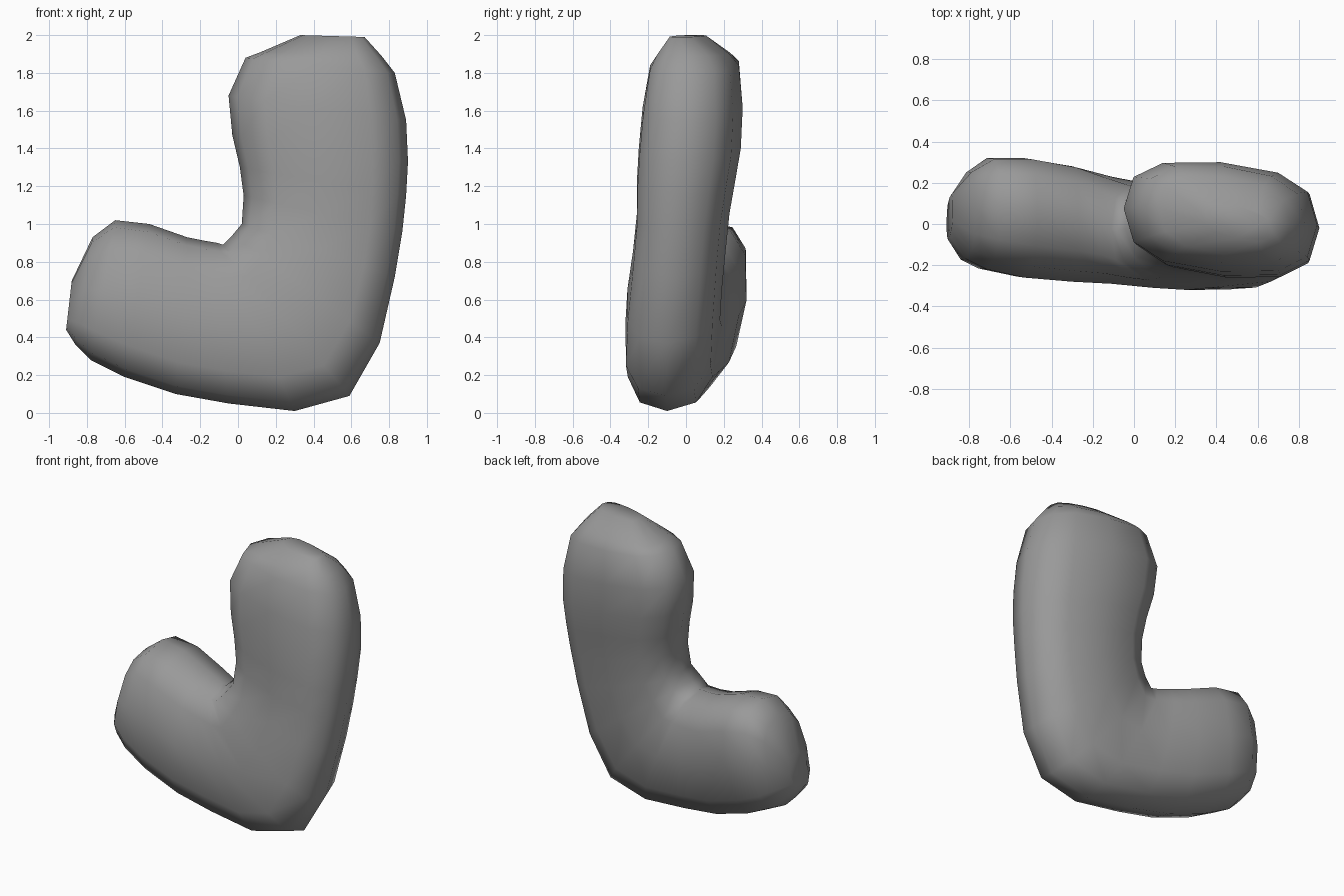
import bpy
import bmesh
from math import sin, cos, pi, copysign

cube = bpy.data.objects.get("Cube")
if cube:
    bpy.data.objects.remove(cube, do_unlink=True)

SIDES = 12
TILT = 0.04        # each section leans forward on its outer edge
SQUARENESS = 0.75  # below 1 gives a rounder-cornered box than an ellipse

# Cross-sections from leg top to toe: inner x, z, outer x, z, front y, back y
SECTIONS = [
    (0.33, 2.00, 0.67, 1.99, -0.07, 0.09),
    (0.12, 1.91, 0.76, 1.89, -0.15, 0.23),
    (0.04, 1.88, 0.83, 1.80, -0.19, 0.28),
    (-0.05, 1.68, 0.89, 1.55, -0.23, 0.30),
    (-0.03, 1.47, 0.90, 1.33, -0.25, 0.29),
    (0.01, 1.30, 0.89, 1.15, -0.26, 0.26),
    (0.03, 1.15, 0.87, 0.96, -0.26, 0.23),
    (0.02, 1.00, 0.83, 0.72, -0.28, 0.21),
    (-0.03, 0.94, 0.75, 0.37, -0.31, 0.19),
    (-0.08, 0.89, 0.59, 0.09, -0.32, 0.18),
    (-0.11, 0.90, 0.30, 0.01, -0.31, 0.19),
    (-0.17, 0.91, -0.05, 0.05, -0.29, 0.23),
    (-0.27, 0.93, -0.33, 0.10, -0.28, 0.28),
    (-0.47, 1.00, -0.60, 0.19, -0.26, 0.32),
    (-0.65, 1.02, -0.78, 0.28, -0.22, 0.32),
    (-0.77, 0.93, -0.86, 0.36, -0.17, 0.25),
    (-0.88, 0.70, -0.91, 0.44, -0.06, 0.13),
]


def rounded(v):
    return copysign(abs(v) ** SQUARENESS, v)


def add_ring(bm, x0, z0, x1, z1, front, back):
    ring = []
    for k in range(SIDES):
        a = 2 * pi * k / SIDES
        u, s = -rounded(cos(a)), rounded(sin(a))
        t = (u + 1) / 2
        y = (front + back) / 2 + s * (back - front) / 2 - TILT * u
        ring.append(bm.verts.new((x0 + (x1 - x0) * t, y, z0 + (z1 - z0) * t)))
    return ring


# Boot body: skin the sections and close both ends
bm = bmesh.new()
rings = [add_ring(bm, *s) for s in SECTIONS]
for a, b in zip(rings, rings[1:]):
    for i in range(SIDES):
        j = (i + 1) % SIDES
        bm.faces.new((a[i], a[j], b[j], b[i]))
for end in (rings[0], rings[-1]):
    bm.faces.new(end)
bmesh.ops.recalc_face_normals(bm, faces=bm.faces)
for f in bm.faces:
    f.smooth = True
mesh = bpy.data.meshes.new("boot_body")
bm.to_mesh(mesh)
bm.free()
boot = bpy.data.objects.new("boot_body", mesh)
bpy.context.collection.objects.link(boot)

# Plain grey surface
grey = bpy.data.materials.new("plain_grey")
grey.use_nodes = True
colour = (0.32, 0.32, 0.32, 1)
grey.diffuse_color = colour
grey.node_tree.nodes["Principled BSDF"].inputs["Base Color"].default_value = colour
mesh.materials.append(grey)
